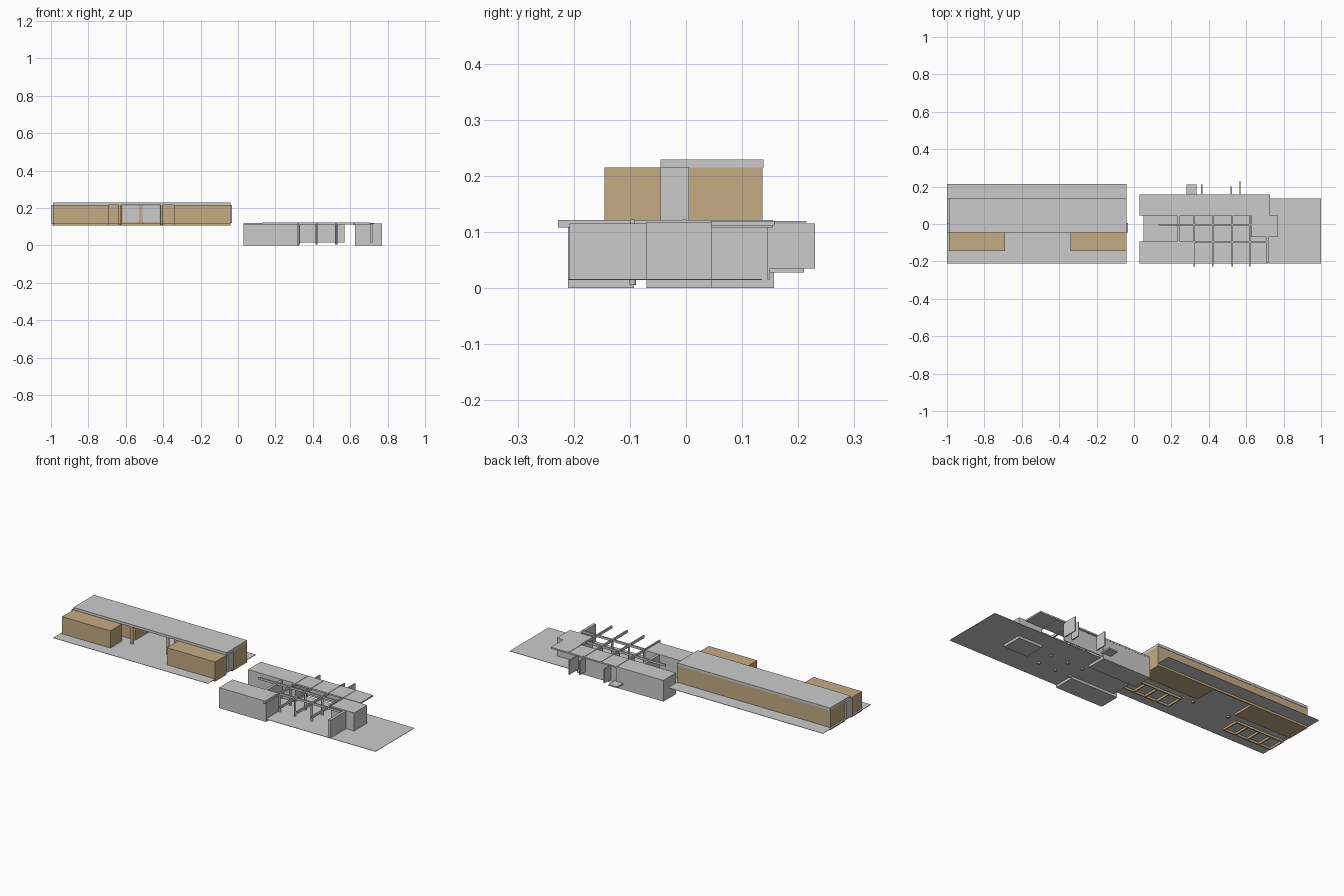
import bpy, bmesh

if "Cube" in bpy.data.objects:
    bpy.data.objects.remove(bpy.data.objects["Cube"])

def material(name, rgb):
    m = bpy.data.materials.new(name)
    m.diffuse_color = (*rgb, 1)
    m.use_nodes = True
    m.node_tree.nodes["Principled BSDF"].inputs["Base Color"].default_value = m.diffuse_color
    return m

GREY = material("light_grey", (0.60, 0.60, 0.60))
TAN = material("timber_tan", (0.56, 0.41, 0.23))

def box(name, x, y, z, mat=GREY):
    """Axis-aligned box given as three (low, high) ranges."""
    bm = bmesh.new()
    bmesh.ops.create_cube(bm, size=1)
    for v in bm.verts:
        v.co = [(r[0] + r[1]) / 2 + c * (r[1] - r[0]) for c, r in zip(v.co, (x, y, z))]
    me = bpy.data.meshes.new(name)
    bm.to_mesh(me)
    bm.free()
    me.materials.append(mat)
    ob = bpy.data.objects.new(name, me)
    bpy.context.collection.objects.link(ob)
    return ob

def column(name, x, y, z, r, mat):
    bpy.ops.mesh.primitive_cylinder_add(vertices=12, radius=r, depth=z[1] - z[0],
                                        location=(x, y, (z[0] + z[1]) / 2))
    ob = bpy.context.object
    ob.name = name
    ob.data.materials.append(mat)
    bpy.ops.object.shade_smooth_by_angle()

# ---- Upper pavilion (left) ----
FLOOR = 0.119
TOP = 0.215
box("upper_floor", (-1.0, -0.04), (-0.21, 0.215), (FLOOR - 0.002, FLOOR))
box("upper_roof", (-0.99, -0.04), (-0.045, 0.138), (TOP, 0.229))
box("upper_back_wall", (-0.992, -0.04), (0.13, 0.136), (0.105, TOP), TAN)

# front rooms: closed on top, with foundation strips below the floor
for x0, x1 in ((-0.99, -0.69), (-0.34, -0.04)):
    box("front_room", (x0, x1), (-0.145, -0.043), (FLOOR, TOP), TAN)
    for y in (-0.145, -0.05):
        box("foundation_long", (x0, x1), (y, y + 0.006), (0.105, FLOOR), TAN)
    n = 4
    for i in range(n + 1):
        x = x0 + (x1 - x0 - 0.006) * i / n
        box("foundation_cross", (x, x + 0.006), (-0.145, -0.045), (0.105, FLOOR), TAN)

# rear rooms
for x0, x1 in ((-0.99, -0.64), (-0.40, -0.04)):
    box("rear_room", (x0, x1), (0.005, 0.133), (0.105, TOP), TAN)

# glazed ends of the corridor
for x in (-1.0, -0.042):
    box("corridor_end", (x, x + 0.01), (-0.045, 0.005), (FLOOR, TOP))

# windows, mullion and posts of the open court
for x0, x1 in ((-0.615, -0.53), (-0.51, -0.42)):
    box("court_window", (x0, x1), (0.122, 0.13), (0.125, 0.21))
box("court_mullion", (-0.53, -0.51), (0.118, 0.13), (FLOOR, TOP), TAN)
for x in (-0.632, -0.408):
    column("court_post", x, -0.038, (0.108, TOP), 0.008, TAN)

# ---- Lower pavilion (right) ----
box("lower_floor", (0.05, 1.0), (-0.21, 0.135), (0.014, 0.016))
box("front_block", (0.03, 0.32), (-0.21, -0.093), (0, 0.115))
box("rear_block", (0.03, 0.325), (0.045, 0.157), (0, 0.115))
box("end_block", (0.625, 0.77), (-0.07, 0.045), (0, 0.117))
box("lower_roof", (0.03, 0.728), (0.045, 0.158), (0.111, 0.119))
box("rear_wall", (0.325, 0.57), (0.145, 0.15), (0.015, 0.111))
box("link_wall", (0.23, 0.245), (-0.093, 0.045), (0.015, 0.113))
box("front_fin_wall", (0.705, 0.72), (-0.208, -0.07), (0.015, 0.115))

# rear fins and low step
for x, y1 in ((0.362, 0.21), (0.52, 0.20), (0.566, 0.23)):
    box("rear_fin", (x - 0.003, x + 0.003), (0.147, y1), (0.035, 0.115))
box("rear_step", (0.28, 0.335), (0.147, 0.21), (0.028, 0.036))

# pergola beams and columns
for x in (0.322, 0.42, 0.525, 0.62):
    box("cross_beam", (x - 0.004, x + 0.004), (-0.228, 0.155), (0.108, 0.121))
for y, x0, x1 in ((-0.003, 0.13, 0.625), (-0.095, 0.32, 0.705)):
    box("long_beam", (x0, x1), (y - 0.004, y + 0.004), (0.110, 0.122))
for x in (0.326, 0.42, 0.525):
    for y in (-0.003, -0.095):
        column("pergola_column", x, y, (0.005, 0.112), 0.006, GREY)
